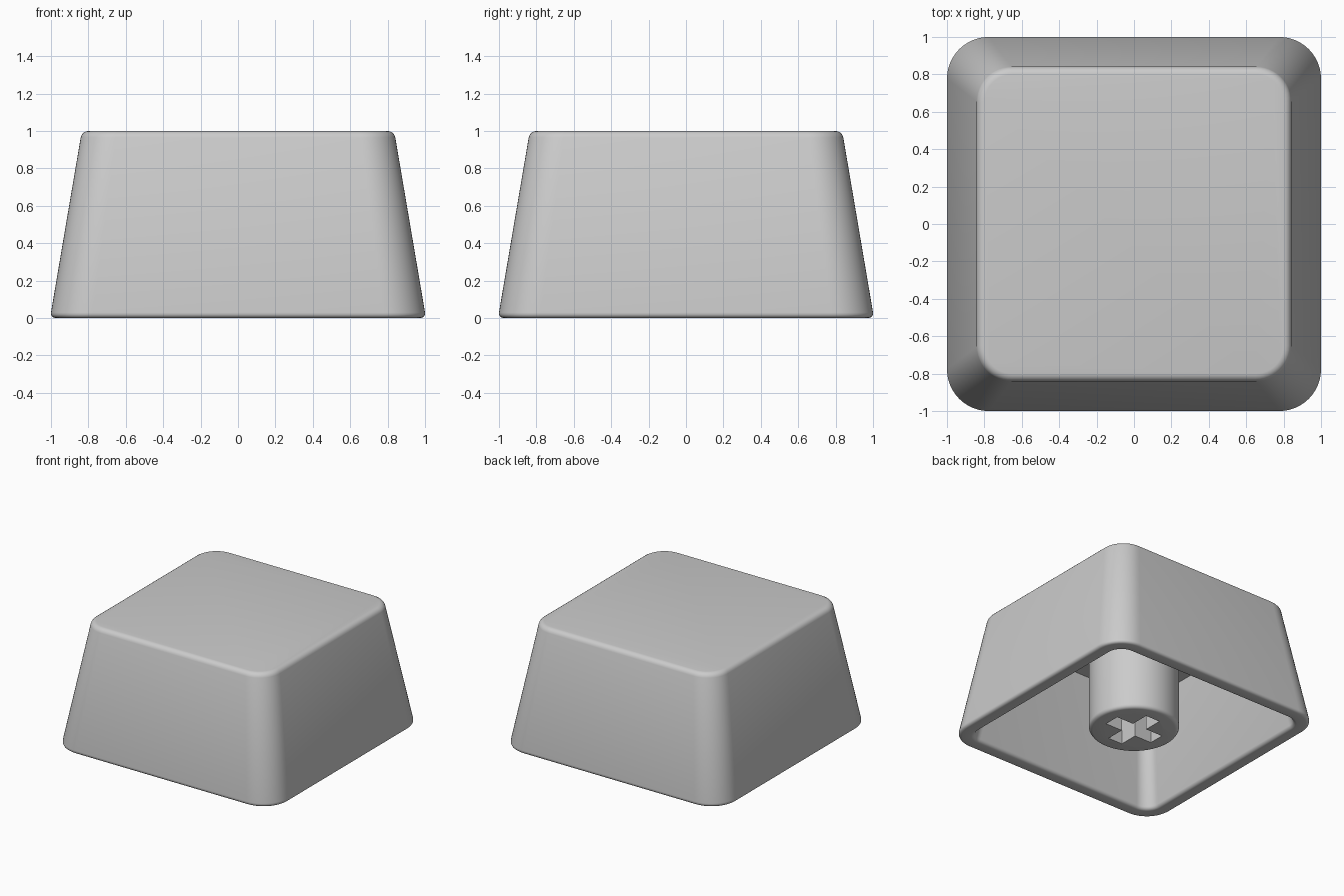
import bpy, bmesh, math

if "Cube" in bpy.data.objects:
    bpy.data.objects.remove(bpy.data.objects["Cube"])

plastic = bpy.data.materials.new("grey plastic")
plastic.diffuse_color = (0.6, 0.6, 0.6, 1)
plastic.use_nodes = True
plastic.node_tree.nodes["Principled BSDF"].inputs["Base Color"].default_value = plastic.diffuse_color

CORNER_STEPS = 12


def rounded_square(half, radius, z):
    """Points of a rounded square outline at height z."""
    pts = []
    c = half - radius
    for q, (sx, sy) in enumerate(((1, 1), (-1, 1), (-1, -1), (1, -1))):
        for i in range(CORNER_STEPS + 1):
            a = math.pi / 2 * (q + i / CORNER_STEPS)
            pts.append((sx * c + radius * math.cos(a),
                        sy * c + radius * math.sin(a), z))
    return pts


def circle(radius, z, n=64):
    return [(radius * math.cos(2 * math.pi * i / n),
             radius * math.sin(2 * math.pi * i / n), z) for i in range(n)]


def loft(name, outlines, round_edges):
    """Skin outlines in order, cap both ends; round_edges maps outline index to fillet size."""
    bm = bmesh.new()
    rings = [[bm.verts.new(p) for p in o] for o in outlines]
    n = len(rings[0])
    for a, b in zip(rings, rings[1:]):
        for i in range(n):
            j = (i + 1) % n
            bm.faces.new((a[i], a[j], b[j], b[i]))
    bm.faces.new(rings[0])
    bm.faces.new(rings[-1])
    bmesh.ops.recalc_face_normals(bm, faces=bm.faces[:])
    loops = {k: [bm.edges.get((rings[k][i], rings[k][(i + 1) % n])) for i in range(n)]
             for k in round_edges}
    for k, size in round_edges.items():
        bmesh.ops.bevel(bm, geom=loops[k], offset=size, offset_type='OFFSET',
                        segments=4, profile=0.5, affect='EDGES')
    mesh = bpy.data.meshes.new(name)
    bm.to_mesh(mesh)
    bm.free()
    mesh.materials.append(plastic)
    obj = bpy.data.objects.new(name, mesh)
    bpy.context.collection.objects.link(obj)
    return obj


def activate(obj):
    bpy.ops.object.select_all(action='DESELECT')
    obj.select_set(True)
    bpy.context.view_layer.objects.active = obj


# Hollow tapered shell: outer top, outer rim, inner rim, ceiling
shell = loft("cap_shell", [
    rounded_square(0.835, 0.185, 1.0),
    rounded_square(1.005, 0.225, 0.0),
    rounded_square(0.885, 0.115, 0.0),
    rounded_square(0.745, 0.095, 0.85),
], {0: 0.035, 1: 0.03, 2: 0.025})

# Round post under the ceiling
stem = loft("stem", [circle(0.34, 0.0), circle(0.34, 0.86)], {0: 0.03})

# Cross-shaped socket cut up into the post
L, W = 0.22, 0.065
cross = [(L, -W), (L, W), (W, W), (W, L), (-W, L), (-W, W),
         (-L, W), (-L, -W), (-W, -W), (-W, -L), (W, -L), (W, -W)]
cutter = loft("socket_cutter", [[(x, y, z) for x, y in cross] for z in (-0.1, 0.42)], {})
cutter.hide_render = True
cut = stem.modifiers.new("socket", 'BOOLEAN')
cut.operation = 'DIFFERENCE'
cut.solver = 'EXACT'
cut.object = cutter
activate(stem)
bpy.ops.object.modifier_apply(modifier=cut.name)
bpy.data.objects.remove(cutter)

# Smooth curves, crisp corners
for obj in (shell, stem):
    activate(obj)
    bpy.ops.object.shade_smooth_by_angle(angle=math.radians(35))
